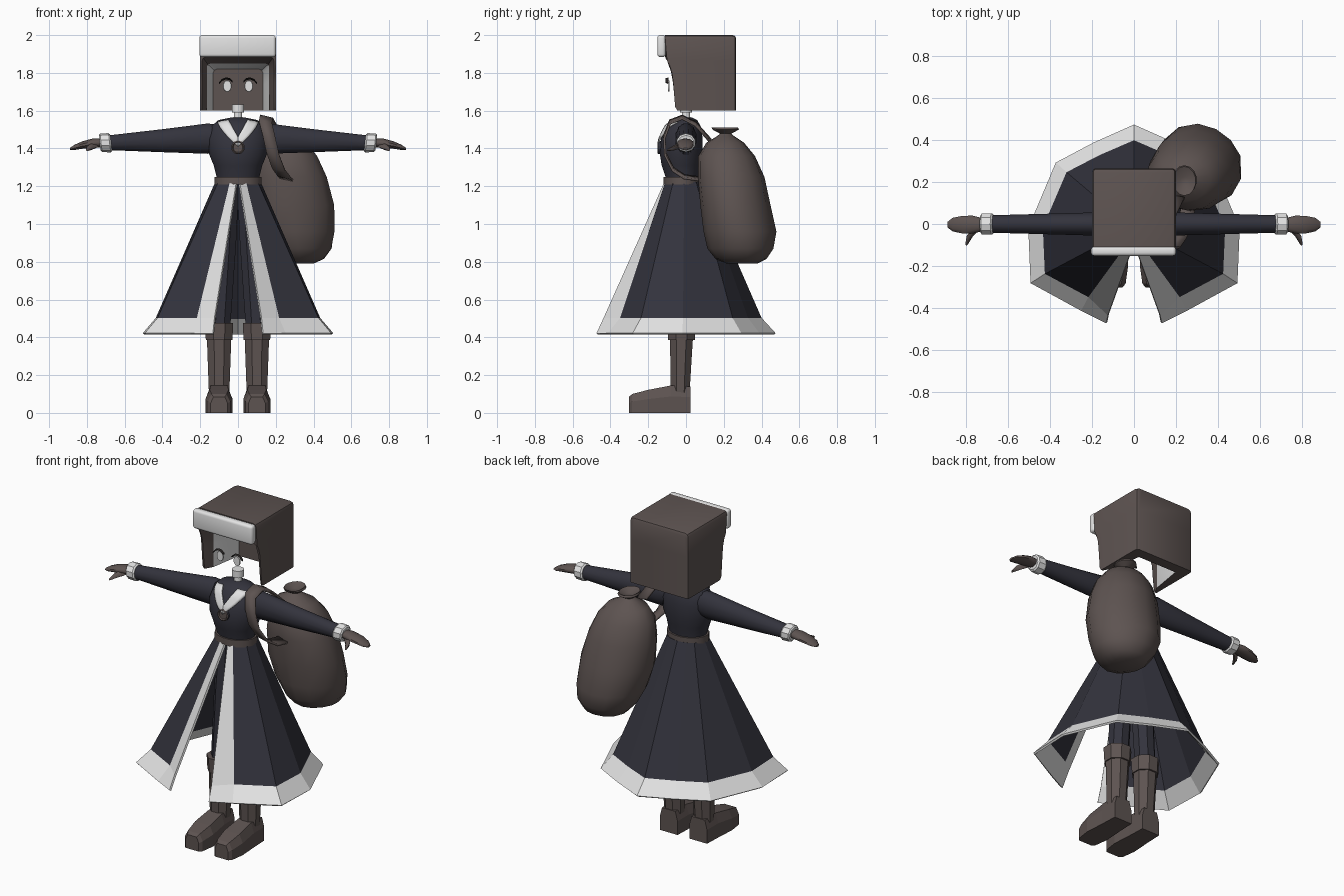
import bpy, bmesh, math
from mathutils import Vector as V

cube = bpy.data.objects.get("Cube")
if cube:
    bpy.data.objects.remove(cube, do_unlink=True)


def material(name, r, g, b):
    m = bpy.data.materials.new(name)
    m.use_nodes = True
    m.diffuse_color = (r, g, b, 1)
    m.node_tree.nodes["Principled BSDF"].inputs["Base Color"].default_value = (r, g, b, 1)
    return m


BROWN = material("brown", 0.11, 0.087, 0.082)
NAVY = material("dark navy", 0.033, 0.033, 0.046)
WHITE = material("fur white", 0.77, 0.77, 0.77)
DARK = material("dark lash", 0.02, 0.017, 0.016)


def finish(name, bm, mats, smooth=None):
    bmesh.ops.recalc_face_normals(bm, faces=bm.faces)
    me = bpy.data.meshes.new(name)
    bm.to_mesh(me)
    bm.free()
    ob = bpy.data.objects.new(name, me)
    bpy.context.collection.objects.link(ob)
    for m in mats:
        me.materials.append(m)
    if smooth:
        bpy.ops.object.select_all(action='DESELECT')
        ob.select_set(True)
        bpy.context.view_layer.objects.active = ob
        bpy.ops.object.shade_smooth_by_angle(angle=math.radians(smooth))
    return ob


def ring(c, u, v, n=12, twist=0.5):
    """Ellipse of n points around c, spanned by the half axes u and v."""
    c, u, v = V(c), V(u), V(v)
    angles = [2 * math.pi * (i + twist) / n for i in range(n)]
    return [c + u * math.cos(a) + v * math.sin(a) for a in angles]


def loft(name, rings, mats, caps=True, closed=True, smooth=None, rule=None, extra=None):
    """Skin over rings of equal length; rule(row, column) picks the material."""
    bm = bmesh.new()
    rows = [[bm.verts.new(p) for p in r] for r in rings]
    n = len(rows[0])
    for k in range(len(rows) - 1):
        for i in range(n if closed else n - 1):
            j = (i + 1) % n
            f = bm.faces.new((rows[k][i], rows[k][j], rows[k + 1][j], rows[k + 1][i]))
            f.material_index = rule(k, i) if rule else 0
    if caps:
        bm.faces.new(rows[0])
        bm.faces.new(rows[-1])
    if extra:
        extra(bm, rows)
    return finish(name, bm, mats, smooth)


def solidify(ob, t):
    mod = ob.modifiers.new("thickness", 'SOLIDIFY')
    mod.thickness, mod.offset = t, 0


def box(name, lo, hi, mat, bevel=0):
    bm = bmesh.new()
    bmesh.ops.create_cube(bm, size=1)
    for v in bm.verts:
        v.co = V([(a + b) / 2 + c * (b - a) for a, b, c in zip(lo, hi, v.co)])
    if bevel:
        bmesh.ops.bevel(bm, geom=bm.edges[:], offset=bevel, segments=3, profile=0.5, affect='EDGES')
    return finish(name, bm, [mat], 40)


def lerp_table(table, z):
    for a, b in zip(table, table[1:]):
        if z <= b[0]:
            t = max(0, (z - a[0]) / (b[0] - a[0]))
            return [p + (q - p) * t for p, q in zip(a, b)]
    return table[-1]


# Torso: height, half width, half depth, centre y
TORSO = [(1.2, .11, .085, -.02), (1.25, .115, .09, -.02), (1.31, .13, .105, -.025),
         (1.37, .155, .115, -.025), (1.45, .16, .112, -.022), (1.52, .14, .09, -.012),
         (1.55, .105, .065, -.005), (1.565, .03, .03, 0)]
loft("torso", [ring((0, y, z), (a, 0, 0), (0, b, 0), 20) for z, a, b, y in TORSO], [NAVY], smooth=50)
loft("belt", [ring((0, -.02, z), (.126, 0, 0), (0, .1, 0), 16) for z in (1.208, 1.25)], [BROWN], smooth=40)


# Collar plate hugging the chest
def chest(x, z):
    _, a, b, y = lerp_table(TORSO, z)
    return V((x, y - b * math.sqrt(max(0, 1 - (x / a) ** 2)) - .009, z))


for s, side in ((1, "left"), (-1, "right")):
    inner, outer = [], []
    for i in range(9):
        t = i / 8
        inner.append((s * .05 * (1 - t), 1.55 - .09 * t))
        outer.append((s * .108 * (1 - t ** 1.4), 1.54 - .13 * t))
    strips = [[chest(p[0] + (q[0] - p[0]) * k / 4, p[1] + (q[1] - p[1]) * k / 4)
               for p, q in zip(inner, outer)] for k in range(5)]
    solidify(loft(side + "_collar", strips, [WHITE], caps=False, closed=False, smooth=40), .009)

# Brooch and neck
loft("brooch", [ring((0, y, 1.405), (r, 0, 0), (0, 0, r), 16)
                for y, r in ((-.12, .036), (-.148, .036), (-.152, .03), (-.146, .025))],
     [BROWN, NAVY], rule=lambda k, i: 1 if k == 0 else 0)
loft("neck", [ring((0, 0, z), (r, 0, 0), (0, r, 0)) for z, r in ((1.55, .024), (1.6, .022))], [WHITE], smooth=40)
loft("neck_band", [ring((0, 0, z), (.034, 0, 0), (0, .034, 0)) for z in (1.59, 1.632)], [WHITE], smooth=40)

# Skirt: half outline at waist, trim line and hem, mirrored, open at the front
WAIST = [(.006, -.11), (.04, -.105), (.1, -.065), (.115, -.01), (.09, .05), (.05, .07), (0, .08)]
HEM = [(.13, -.47), (.25, -.41), (.49, -.28), (.5, -.02), (.37, .29), (.19, .385), (0, .47)]


def outline(pts, z):
    return [V((x, y, z)) for x, y in pts] + [V((-x, y, z)) for x, y in pts[-2::-1]]


trim_line = [(x * .86, y * .84) for x, y in HEM]
trim_line[0] = (.122, -.432)
solidify(loft("skirt", [outline(WAIST, 1.22), outline(trim_line, .5), outline(HEM, .418)], [NAVY, WHITE],
              caps=False, closed=False, rule=lambda k, i: int(k == 1 or i in (0, 11))), .012)

for s, side in ((1, "left"), (-1, "right")):
    # Sleeve, cuff, hand and thumb
    sleeve = [(.08, 1.455, .07, .05), (.16, 1.452, .083, .058), (.4, 1.441, .063, .051), (.69, 1.43, .04, .043)]
    loft(side + "_sleeve", [ring((s * x, 0, z), (0, b, 0), (0, 0, a)) for x, z, a, b in sleeve],
         [NAVY], smooth=40)
    cuff = [(.672, .044), (.68, .051), (.725, .049), (.732, .04)]
    loft(side + "_cuff", [ring((s * x, 0, 1.43), (0, r * 1.05, 0), (s * r * .12, 0, r), 10) for x, r in cuff], [WHITE])
    hand = [(.72, 1.43, .024, .032), (.77, 1.428, .024, .045), (.82, 1.419, .02, .044),
            (.865, 1.406, .014, .034), (.89, 1.397, .006, .014)]
    loft(side + "_hand", [ring((s * x, -.003, z), (0, b, 0), (0, 0, a), 10) for x, z, a, b in hand],
         [BROWN], smooth=50)
    thumb = [(.755, -.025, 1.42, .02), (.785, -.06, 1.405, .016), (.8, -.1, 1.392, .006)]
    loft(side + "_thumb", [ring((s * x, y, z), (r, 0, 0), (0, r * .3, r), 6) for x, y, z, r in thumb],
         [BROWN], smooth=50)

    # Trouser leg, boot shaft, boot top and foot
    loft(side + "_trouser", [ring((s * x, -.02, z), (r, 0, 0), (0, r, 0), 8)
                             for z, x, r in ((.4, .1, .06), (.9, .07, .065), (1.21, .05, .06))], [NAVY])
    loft(side + "_boot_shaft", [ring((s * .1, y, z), (a, 0, 0), (0, b, 0), 8)
                                for z, a, b, y in ((.03, .055, .05, -.03), (.14, .06, .055, -.03), (.4, .07, .066, -.024))],
         [BROWN])
    loft(side + "_boot_top", [ring((s * .1, -.024, z), (r, 0, 0), (0, r, 0), 8)
                              for z, r in ((.385, .076), (.475, .081))], [BROWN])
    foot = [(.025, .06, .14, .045), (-.08, .064, .145, .045), (-.2, .072, .122, .05), (-.285, .06, .1, .04), (-.302, .045, .085, .03)]
    loft(side + "_foot", [[V((s * .1 + k * w, y, z)) for k, z in
                           ((-1, 0), (1, 0), (1, h * .6), (t / w, h), (-t / w, h), (-1, h * .6))]
                          for y, w, h, t in foot], [BROWN])

    # Eye and lash
    loft(side + "_eye", [ring((s * .057, y, 1.73), (r * .85, 0, 0), (0, 0, r * 1.15))
                         for y, r in ((-.088, .027), (-.094, .025))], [WHITE], smooth=40)
    arc = [(.028, 1.752), (.045, 1.767), (.065, 1.77), (.085, 1.762), (.1, 1.745)]
    loft(side + "_lash", [[V((s * x, y, z + dz)) for y, dz in ((-.092, -.005), (-.092, .006), (-.108, .002))]
                          for x, z in arc], [DARK])

# Hood: boxy shell, open at the front and below, with a tapering lined cavity
FRONT = [(1.6, -.045), (1.62, -.058), (1.75, -.068), (1.81, -.075), (1.85, -.09), (1.88, -.11), (2.0, -.11)]


def arch(w, top, y=None, r=.02):
    side = [(w, 1.6 + (z - 1.6) * (top - r - 1.6) / .4) for z, _ in FRONT]
    half = side + [(w - .3 * r, top - .3 * r), (w - r, top)]
    pts = half + [(-x, z) for x, z in reversed(half)]
    return [V((x, lerp_table(FRONT, z)[1] if y is None else y, z)) for x, z in pts]


def hood_bottom(bm, rows):
    bm.faces.new([r[0] for r in rows] + [r[-1] for r in reversed(rows)])


loft("hood", [arch(.185, 1.985, .265), arch(.196, 1.996, .259), arch(.2, 2.0, .245), arch(.2, 2.0),
              arch(.19, 1.885), arch(.165, 1.85, .0), arch(.132, 1.82, .2)],
     [BROWN, WHITE], closed=False, smooth=35, extra=hood_bottom, rule=lambda k, i: int(k == 5))
box("hood_fur_trim", (-.205, -.152, 1.884), (.2, -.108, 2.0), WHITE, .015)

# Sack with tied mouth: height, centre x, centre y, half width, half depth
SACK = [(.79, .33, .3, .07, .08), (.815, .325, .295, .13, .135), (.87, .32, .29, .175, .175),
        (.96, .305, .283, .205, .193), (1.1, .288, .256, .222, .186), (1.25, .27, .235, .205, .176),
        (1.36, .255, .215, .172, .15), (1.43, .245, .21, .12, .1), (1.465, .24, .21, .05, .045),
        (1.478, .24, .21, .03, .03), (1.5, .24, .21, .06, .07), (1.512, .24, .205, .055, .07), (1.49, .24, .205, .02, .02)]
sack = []
for k, (z, x, y, a, b) in enumerate(SACK):
    pts = ring((x, y, z), (a, 0, 0), (0, b, 0), 14)
    for i, p in enumerate(pts):
        bump = 1 + .03 * math.sin(i * 1.35 + k * .9) if k < 8 else 1
        p.x, p.y = x + (p.x - x) * bump, y + (p.y - y) * bump
    sack.append(pts)
loft("sack", sack, [BROWN], smooth=50)

# Shoulder strap
STRAP = [(.21, .13, 1.44), (.17, .05, 1.53), (.15, -.02, 1.565), (.145, -.085, 1.54), (.165, -.115, 1.46),
         (.185, -.11, 1.37), (.215, -.07, 1.29), (.245, -.01, 1.25), (.26, .1, 1.235)]
solidify(loft("sack_strap", [[V(p) - V((.034, 0, -.008)), V(p) + V((.034, 0, -.008))] for p in STRAP],
              [BROWN], caps=False, closed=False, smooth=50), .012)
